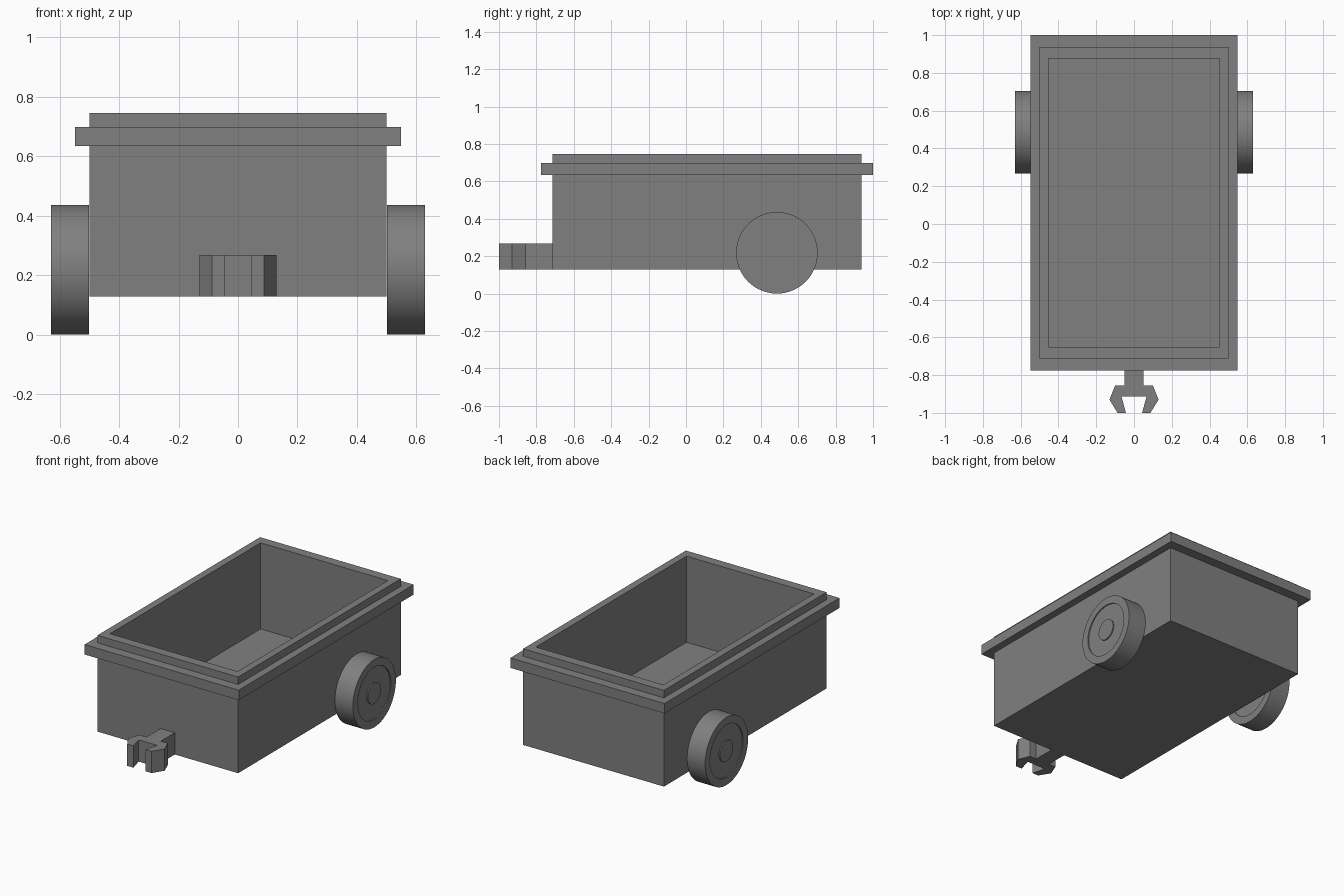
import bpy, bmesh, math

if "Cube" in bpy.data.objects:
    bpy.data.objects.remove(bpy.data.objects["Cube"])

grey = bpy.data.materials.new("dark_grey")
grey.diffuse_color = (0.216, 0.216, 0.216, 1.0)
grey.use_nodes = True
grey.node_tree.nodes["Principled BSDF"].inputs["Base Color"].default_value = grey.diffuse_color


def make_object(name, bm):
    bmesh.ops.recalc_face_normals(bm, faces=bm.faces)
    mesh = bpy.data.meshes.new(name)
    bm.to_mesh(mesh)
    bm.free()
    mesh.materials.append(grey)
    obj = bpy.data.objects.new(name, mesh)
    bpy.context.collection.objects.link(obj)
    return obj


def loft(name, rings):
    """Skin a list of equal-length point rings and cap both ends."""
    bm = bmesh.new()
    loops = [[bm.verts.new(p) for p in ring] for ring in rings]
    n = len(loops[0])
    for a, b in zip(loops, loops[1:]):
        for i in range(n):
            j = (i + 1) % n
            bm.faces.new((a[i], a[j], b[j], b[i]))
    bm.faces.new(loops[0])
    bm.faces.new(loops[-1])
    return make_object(name, bm)


def rect(half_x, y0, y1, z):
    return [(-half_x, y0, z), (half_x, y0, z), (half_x, y1, z), (-half_x, y1, z)]


# Open tub with a stepped flange around the top
outer = (0.50, -0.713, 0.938)
flange = (0.548, -0.775, 1.0)
inner = (0.453, -0.652, 0.876)
steps = [(outer, 0.128), (outer, 0.634), (flange, 0.634), (flange, 0.698),
         (outer, 0.698), (outer, 0.746), (inner, 0.746), (inner, 0.193)]
loft("trailer_tub", [rect(*size, z) for size, z in steps])

# Wheels: shallow recessed face with a hub, the same on both sides
SEGMENTS = 64
WHEEL_Y, WHEEL_Z = 0.486, 0.218
half_profile = [(0.064, 0.067), (0.057, 0.067), (0.057, 0.168),
                (0.064, 0.168), (0.064, 0.218)]
profile = half_profile + [(-x, r) for x, r in reversed(half_profile)]


def wheel(name, centre_x):
    angles = [2 * math.pi * i / SEGMENTS for i in range(SEGMENTS)]
    obj = loft(name, [[(centre_x + x, WHEEL_Y + r * math.cos(a), WHEEL_Z + r * math.sin(a))
                       for a in angles] for x, r in profile])
    bpy.ops.object.select_all(action='DESELECT')
    obj.select_set(True)
    bpy.context.view_layer.objects.active = obj
    bpy.ops.object.shade_smooth_by_angle(angle=math.radians(30))


wheel("right_wheel", 0.565)
wheel("left_wheel", -0.565)

# Forked hitch: mirrored outline extruded upward
half = [(0.05, -0.713), (0.05, -0.855), (0.10, -0.855), (0.13, -0.93),
        (0.087, -1.0), (0.043, -1.0), (0.066, -0.914)]
outline = half + [(-x, y) for x, y in reversed(half)]
loft("hitch", [[(x, y, z) for x, y in outline] for z in (0.128, 0.268)])
